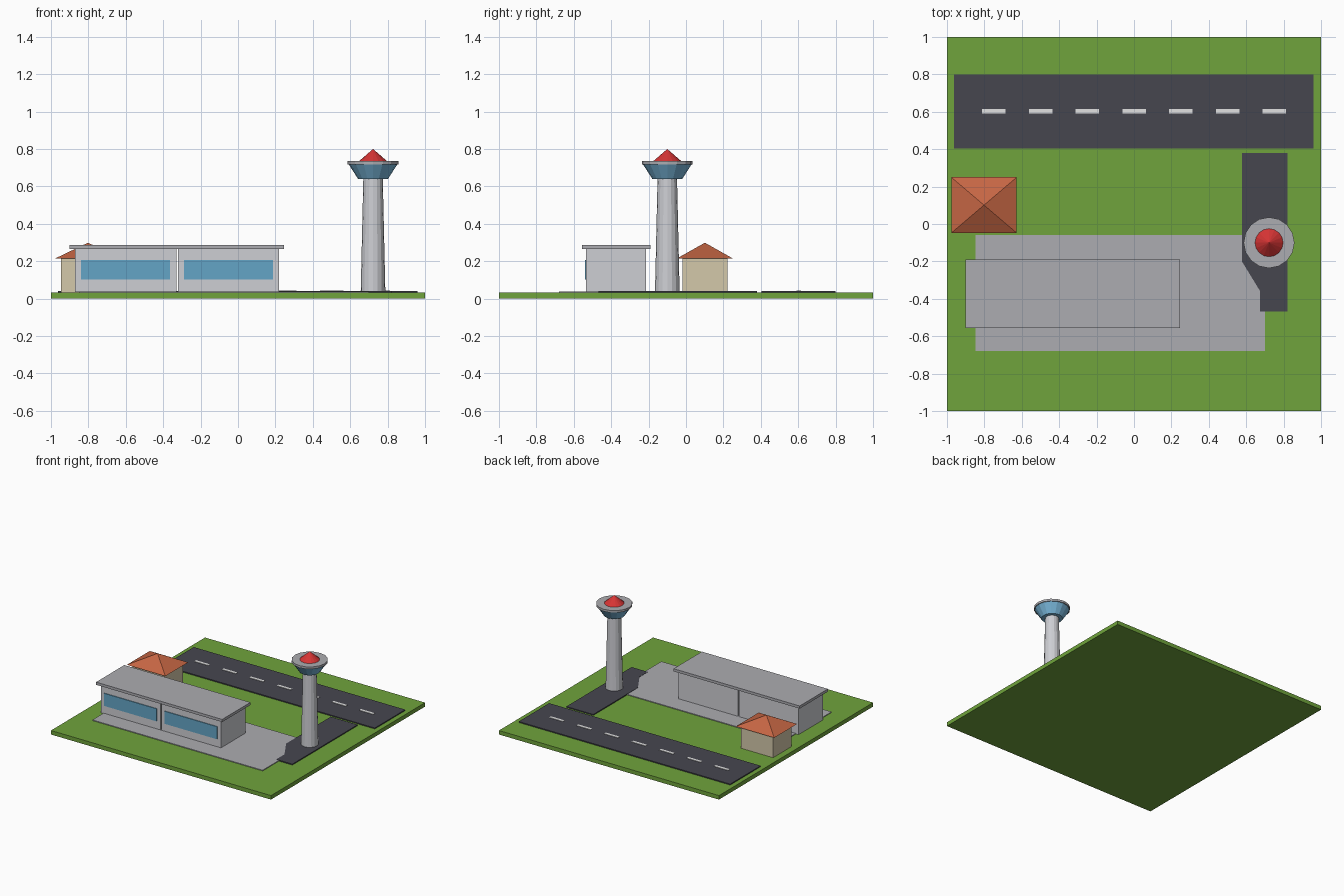
import bpy, bmesh, math

if "Cube" in bpy.data.objects:
    bpy.data.objects.remove(bpy.data.objects["Cube"])


def material(name, r, g, b):
    """Flat colour given as sRGB 0-255, stored linear."""
    def lin(c):
        c /= 255
        return c / 12.92 if c <= 0.04045 else ((c + 0.055) / 1.055) ** 2.4
    m = bpy.data.materials.new(name)
    m.diffuse_color = (lin(r), lin(g), lin(b), 1)
    m.use_nodes = True
    m.node_tree.nodes["Principled BSDF"].inputs["Base Color"].default_value = m.diffuse_color
    return m


GRASS = material("grass green", 112, 164, 60)
ASPHALT = material("dark asphalt", 70, 70, 79)
CONCRETE = material("concrete grey", 172, 172, 177)
WALL = material("pale wall grey", 206, 207, 212)
GLASS = material("window blue", 100, 165, 198)
CAB = material("cab blue", 122, 184, 220)
TILE = material("roof terracotta", 198, 102, 68)
CREAM = material("cream wall", 212, 200, 170)
RED = material("beacon red", 214, 52, 52)
WHITE = material("marking white", 226, 226, 226)


def finish(name, bm, mat):
    bmesh.ops.recalc_face_normals(bm, faces=bm.faces)
    me = bpy.data.meshes.new(name)
    bm.to_mesh(me)
    bm.free()
    me.materials.append(mat)
    ob = bpy.data.objects.new(name, me)
    bpy.context.collection.objects.link(ob)
    return ob


def slab(name, outline, z0, z1, mat):
    """Extrude a flat outline from z0 to z1."""
    bm = bmesh.new()
    face = bm.faces.new([bm.verts.new((x, y, z0)) for x, y in outline])
    ext = bmesh.ops.extrude_face_region(bm, geom=[face], use_keep_orig=True)
    top = [v for v in ext["geom"] if isinstance(v, bmesh.types.BMVert)]
    bmesh.ops.translate(bm, verts=top, vec=(0, 0, z1 - z0))
    return finish(name, bm, mat)


def box(name, x0, x1, y0, y1, z0, z1, mat):
    return slab(name, [(x0, y0), (x1, y0), (x1, y1), (x0, y1)], z0, z1, mat)


def cone(name, x, y, z0, z1, r0, r1, mat, sides=16):
    bm = bmesh.new()
    bmesh.ops.create_cone(bm, cap_ends=True, segments=sides,
                          radius1=r0, radius2=r1, depth=z1 - z0)
    bmesh.ops.translate(bm, verts=bm.verts, vec=(x, y, (z0 + z1) / 2))
    return finish(name, bm, mat)


# Ground and paved areas
TOP = 0.033
box("ground", -1, 1, -1, 1, 0, TOP, GRASS)
box("runway", -0.962, 0.96, 0.405, 0.80, TOP - 0.01, 0.041, ASPHALT)
box("apron", -0.847, 0.70, -0.68, -0.06, TOP - 0.01, 0.039, CONCRETE)
slab("taxiway", [(0.577, 0.38), (0.577, -0.20), (0.675, -0.36), (0.675, -0.468),
                 (0.822, -0.468), (0.822, 0.38)], TOP - 0.01, 0.041, ASPHALT)

# Runway centre line dashes
for i in range(7):
    x = -0.749 + 0.25 * i
    box(f"runway_dash_{i + 1}", x - 0.063, x + 0.063, 0.592, 0.615, 0.039, 0.044, WHITE)

# Terminal: two halls with front windows under one flat roof
for side, x0, x1 in (("left", -0.872, -0.33), ("right", -0.321, 0.22)):
    box(f"terminal_hall_{side}", x0, x1, -0.535, -0.215, 0.035, 0.266, WALL)
    box(f"terminal_window_{side}", x0 + 0.033, x1 - 0.033, -0.541, -0.533, 0.103, 0.206, GLASS)
box("terminal_roof", -0.90, 0.246, -0.557, -0.19, 0.266, 0.288, CONCRETE)

# Small hut with a pyramid roof
box("hut_walls", -0.947, -0.655, -0.02, 0.222, 0.03, 0.215, CREAM)
bm = bmesh.new()
base = [bm.verts.new((x, y, 0.215)) for x, y in
        ((-0.977, -0.048), (-0.627, -0.048), (-0.627, 0.25), (-0.977, 0.25))]
apex = bm.verts.new((-0.802, 0.101, 0.299))
bm.faces.new(base)
for i in range(4):
    bm.faces.new((base[i], base[(i + 1) % 4], apex))
finish("hut_roof", bm, TILE)

# Control tower
TX, TY = 0.722, -0.10
cone("tower_shaft", TX, TY, 0.03, 0.645, 0.066, 0.052, WALL)
cone("tower_cab", TX, TY, 0.64, 0.718, 0.08, 0.13, CAB)
cone("tower_roof_disc", TX, TY, 0.717, 0.735, 0.136, 0.136, CONCRETE)
cone("tower_cap", TX, TY, 0.735, 0.80, 0.075, 0.0, RED)
